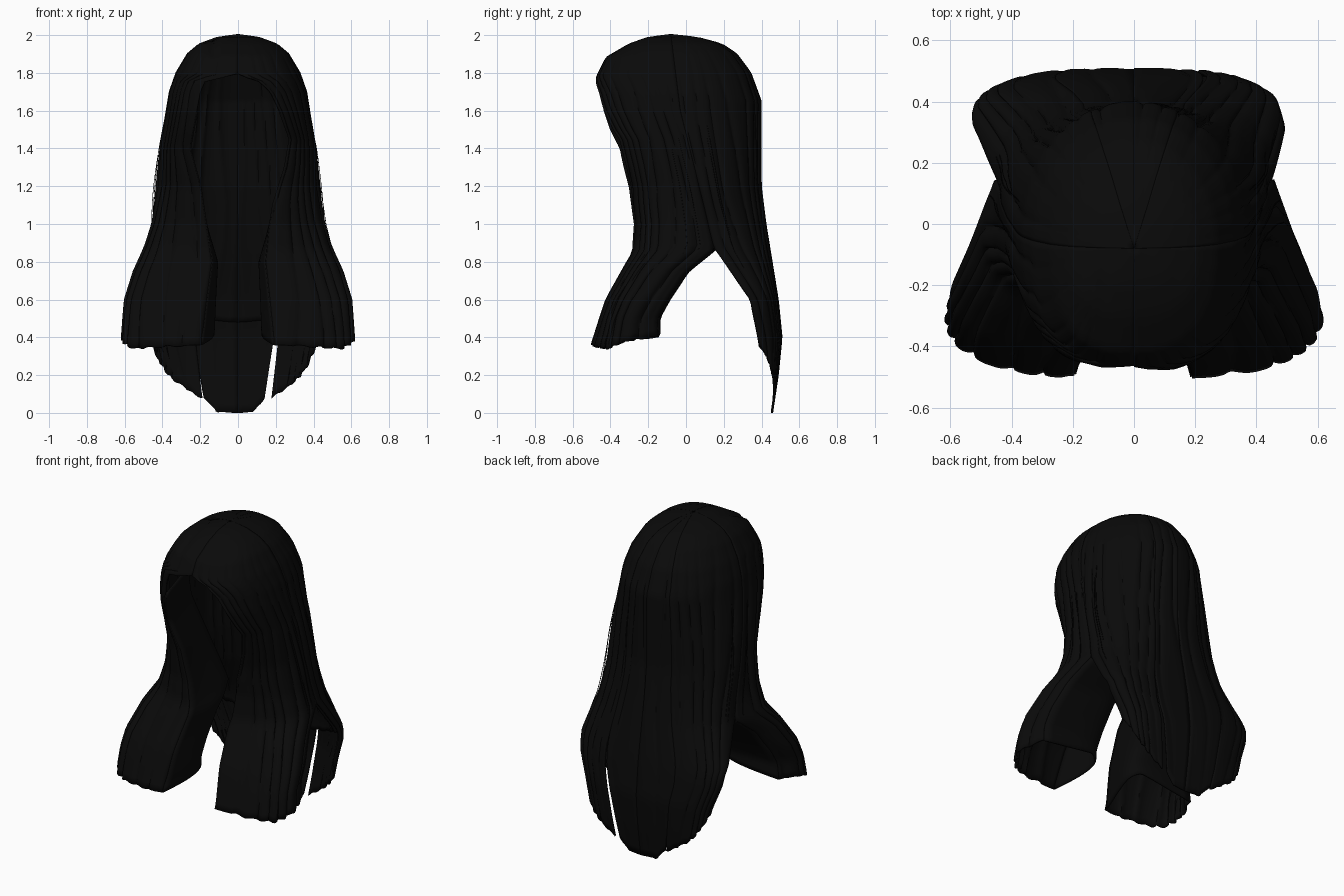
import bpy, bmesh, math, random
from mathutils import Vector

random.seed(4)
if "Cube" in bpy.data.objects:
    bpy.data.objects.remove(bpy.data.objects["Cube"])

hair = bpy.data.materials.new("soft_black_hair")
hair.use_nodes = True
black = (0.003, 0.003, 0.003, 1)
hair.diffuse_color = black
bsdf = hair.node_tree.nodes["Principled BSDF"]
bsdf.inputs["Base Color"].default_value = black
bsdf.inputs["Roughness"].default_value = 0.8

# Profiles: (height, value), listed from the crown downwards
WIDTH = [(2, 0), (1.985, .11), (1.95, .205), (1.9, .265), (1.8, .325), (1.7, .36),
         (1.4, .41), (1.2, .43)]
FRONT_WIDTH = WIDTH + [(1, .485), (.87, .54), (.75, .6), (.6, .65), (.4, .665)]
BACK_WIDTH = WIDTH + [(1, .435), (.87, .45), (.65, .53), (.55, .52), (.4, .46),
                      (.2, .41), (0, .36)]
FRONT_Y = [(2, -.08), (1.985, -.2), (1.95, -.3), (1.88, -.42), (1.75, -.485),
           (1.6, -.48), (1.5, -.45), (1.4, -.4), (1.2, -.32), (1, -.28),
           (.85, -.285), (.6, -.425), (.35, -.505)]
BACK_Y = [(2, -.08), (1.985, .06), (1.95, .19), (1.9, .265), (1.8, .34), (1.65, .395),
          (1.2, .395), (1, .42), (.6, .485), (.4, .505), (.2, .485), (0, .455)]
SIDE_Y = [(2, -.08), (1.6, -.03), (1.2, .07), (.87, .15)]
FRONT_REAR = SIDE_Y + [(.75, 0), (.6, -.1), (.5, -.155), (.35, -.15)]
BACK_REAR = SIDE_Y + [(.8, .2), (.6, .34), (.4, .38), (.2, .41), (0, .44)]
# Half width of the face opening on each side
OPEN_LEFT = [(1.785, 0), (1.765, .1), (1.7, .17), (1.6, .22), (1.45, .275),
             (1.3, .25), (1.1, .19), (.8, .15), (.4, .19)]
OPEN_RIGHT = [(1.785, 0), (1.765, .17), (1.7, .2), (1.4, .255), (1.2, .2),
              (.8, .14), (.4, .2)]
# Squareness of the cross-section
FRONT_POWER = [(1.1, 2.55), (.5, 3)]
BACK_POWER = [(1.1, 2.05), (.5, 3)]
# Hem height against position around the head
FRONT_HEM = [(1, .4), (.75, .38), (.5, .34), (0, .36)]
LINING_HEM = [(1, .4), (.6, .45), (.35, .42), (0, .36)]
BACK_HEM = [(1, .35), (.65, .2), (.24, .08), (.14, .01), (0, 0)]
BACK_LINING_HEM = [(1, .6), (0, .48)]


def look(table, key):
    """Linear lookup in a table sorted by falling key."""
    if key >= table[0][0]:
        return table[0][1]
    for (k0, v0), (k1, v1) in zip(table, table[1:]):
        if key >= k1:
            return v1 + (v0 - v1) * (key - k1) / (k0 - k1)
    return table[-1][1]


def ramp(value):
    return max(0, min(1, value))


def point(front, side, s, z, lift=1.0):
    """Point on the hair surface; s runs from the middle (0) to the side (1)."""
    a = max(.0001, look(FRONT_WIDTH if front else BACK_WIDTH, z))
    yc = look(FRONT_REAR if front else BACK_REAR, z)
    ye = look(FRONT_Y if front else BACK_Y, z)
    power = look(FRONT_POWER if front else BACK_POWER, z)
    start = 0
    if front:
        gap = look(OPEN_LEFT if side > 0 else OPEN_RIGHT, z)
        start = math.asin(min(1, gap / a) ** (power / 2))
    elif side > 0:
        a *= 1 - .09 * ramp((.87 - z) / .25)
    th = start + (math.pi / 2 - start) * s
    x = a * math.sin(th) ** (2 / power)
    y = (ye - yc) * max(0, math.cos(th)) ** (2 / power)
    if front:
        # the locks swing outwards in front of the shoulders
        x *= 1 - .16 * s ** 5 * ramp((1.2 - z) / .3)
    # rounded locks with narrow valleys, fading out at the crown
    wave = abs(math.sin(math.pi * (s * 7 + .35 * math.sin(2.2 * z + side + 9 * s))))
    fade = ramp((2 - z) / .5)
    r = lift * (1 - .04 * fade * (1 - wave) ** 2)
    x, y = x * side * r, yc + y * r
    # parting groove
    if front and z > 1.78:
        z -= .014 * math.exp(-((x + .13) / .025) ** 2)
    return Vector((x, y, z))


def finish(obj):
    bpy.context.collection.objects.link(obj)
    obj.data.materials.append(hair)


def skin(name, grid, flip):
    """Turn columns of points into a thin smooth sheet."""
    bm = bmesh.new()
    cols = [[bm.verts.new(p) for p in line] for line in grid]
    for a, b in zip(cols, cols[1:]):
        for j in range(len(a) - 1):
            quad = (a[j], b[j], b[j + 1], a[j + 1])
            bm.faces.new(quad[::-1] if flip else quad)
    bmesh.ops.remove_doubles(bm, verts=bm.verts, dist=.0004)
    mesh = bpy.data.meshes.new(name)
    bm.to_mesh(mesh)
    bm.free()
    obj = bpy.data.objects.new(name, mesh)
    finish(obj)
    solid = obj.modifiers.new("thickness", 'SOLIDIFY')
    solid.thickness = .012
    solid.offset = 0
    bpy.ops.object.select_all(action='DESELECT')
    obj.select_set(True)
    bpy.context.view_layer.objects.active = obj
    bpy.ops.object.shade_smooth_by_angle(angle=math.radians(50))


def sheet(name, front, side, hems, s0=0.0, s1=1.0, slit=0.0, slit_top=.7,
          top=2.0, lift=1.0, cols=56, rows=64):
    """Loft one sheet of hair; slit pulls its s1 edge back towards the hem."""
    grid = []
    for i in range(cols + 1):
        f = i / cols
        s_hem = s0 + (s1 - s0) * f
        hem = look(hems, s_hem)
        if s_hem > .1:
            hem += .005 * math.sin(s_hem * 45 + side)
        line = []
        for j in range(rows + 1):
            z = top - (top - hem) * (j / rows) ** 1.5
            pull = slit * ramp((slit_top - z) / slit_top)
            line.append(point(front, side, s0 + (s1 - pull - s0) * f, z, lift))
        grid.append(line)
    skin(name, grid, front != (side > 0))


def lining(name, side, top=1.6, cols=24, rows=40):
    """Smooth inner wall that closes a front lock and hugs the head above it."""
    grid = []
    for i in range(cols + 1):
        t = i / cols
        hem = look(LINING_HEM, t)
        line = []
        for j in range(rows + 1):
            z = top + (hem - top) * j / rows
            inner, outer = point(True, side, 0, z), point(True, side, 1, z)
            corner = Vector((side * (.08 + .26 * ramp((z - .8) / .6)),
                             outer.y + .03, z))
            line.append(inner * (1 - t) ** 3 + corner * 3 * t * (1 - t)
                        + outer * t ** 3)
        grid.append(line)
    skin(name, grid, side > 0)


def flyaway(name, front, side, s, z0, z1, lift):
    """Thin loose strand floating just off the surface."""
    curve = bpy.data.curves.new(name, 'CURVE')
    curve.dimensions = '3D'
    curve.bevel_depth = .002
    curve.bevel_resolution = 0
    count = 16
    spline = curve.splines.new('POLY')
    spline.points.add(count)
    for k, p in enumerate(spline.points):
        t = k / count
        bulge = 1 + (lift - 1) * math.sin(math.pi * t)
        p.co = (*point(front, side, s, z0 + (z1 - z0) * t, bulge), 1)
    finish(bpy.data.objects.new(name, curve))


SPLIT = .24
for label, side in (("left", 1), ("right", -1)):
    # front lock with its half of the crown, and its inner wall
    sheet(f"front_lock_{label}", True, side, FRONT_HEM)
    lining(f"front_lock_lining_{label}", side)
    # middle of the back, with a slit beside it
    deep = side > 0
    sheet(f"back_middle_{label}", False, side, BACK_HEM, 0, SPLIT,
          slit=.08 if deep else .04, slit_top=.78 if deep else .2, cols=20)
    # outer part of the back, and the layer under it
    sheet(f"back_side_{label}", False, side, BACK_HEM, SPLIT, 1, cols=44)
    sheet(f"back_lining_{label}", False, side, BACK_LINING_HEM, top=1.8, lift=.94)
    # loose strands
    for n in range(4):
        flyaway(f"loose_strand_{label}_{n}", n % 2 == 0, side,
                random.uniform(.8, .98), random.uniform(1.5, 1.75),
                random.uniform(.65, .9), random.uniform(1.02, 1.05))
